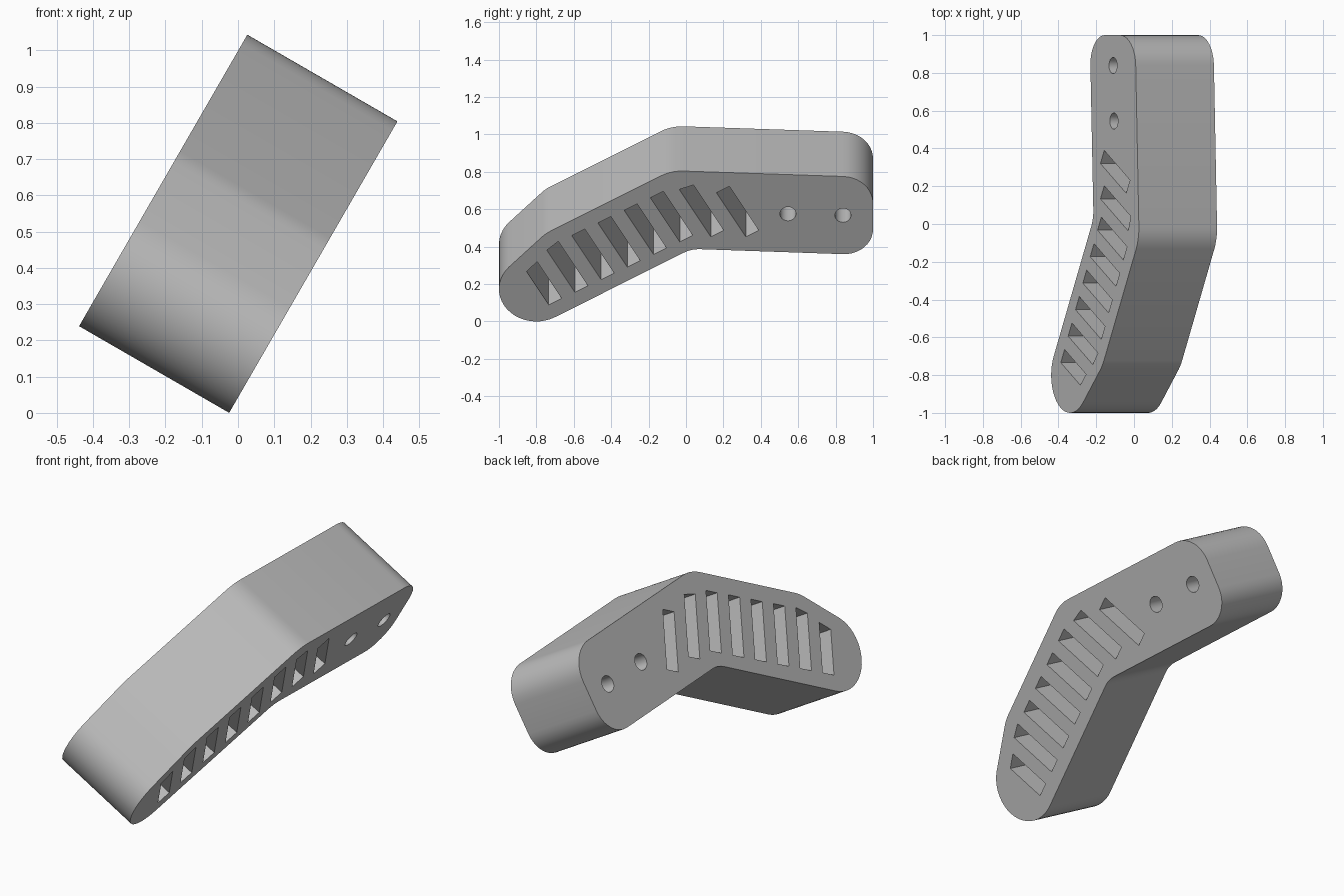
import bpy
import bmesh
import math
from mathutils import Matrix, Vector

cube = bpy.data.objects.get("Cube")
if cube:
    bpy.data.objects.remove(cube, do_unlink=True)

TILT = math.radians(30)
WIDTH = 0.478
along = Vector((math.cos(TILT), math.sin(TILT)))
across = Vector((-along.y, along.x))


def arc(center, radius, start, end, steps):
    """Points on a circular arc, angles in degrees."""
    out = []
    for i in range(steps + 1):
        a = math.radians(start + (end - start) * i / steps)
        out.append(Vector(center) + radius * Vector((math.cos(a), math.sin(a))))
    return out


def fillet(before, corner, after, setback, steps):
    """Round a corner with a curve tangent to both edges."""
    c = Vector(corner)
    p = c + (Vector(before) - c).normalized() * setback
    q = c + (Vector(after) - c).normalized() * setback
    # Circle tangent to both edges at the setback points
    half = (p - c).angle(q - c) / 2
    radius = setback * math.tan(half)
    mid = c + ((p + q) / 2 - c).normalized() * setback / math.cos(half)
    a0 = math.atan2(p.y - mid.y, p.x - mid.x)
    a1 = math.atan2(q.y - mid.y, q.x - mid.x)
    sweep = (a1 - a0 + math.pi) % (2 * math.pi) - math.pi
    return arc(mid, radius, math.degrees(a0), math.degrees(a0 + sweep), steps)


# Side profile: round nose, bent back, rounded tail
nose = arc((-0.8, 0.2), 0.2, 300, 137, 20)
corners = [nose[-1], (-0.75, 0.543), (-0.078, 0.931),
           (1, 0.889), (1, 0.409), (0.029, 0.448), nose[0]]
setbacks = [0.03, 0.065, 0.16, 0.16, 0.045]
segments = [3, 5, 10, 10, 4]
outline = list(nose)
for i, (setback, steps) in enumerate(zip(setbacks, segments)):
    outline += fillet(corners[i], corners[i + 1], corners[i + 2], setback, steps)

loops = [outline]

# Slanted slots: lower corner, then left and right lengths
first = Vector((-0.734, 0.102))
step = Vector((0.1402, 0.0778))
slots = [(first + step * i, 0.314, 0.314) for i in range(6)]
slots[0] = (slots[0][0], 0.238, 0.262)
slots[1] = (slots[1][0], 0.30, 0.317)
slots += [(Vector((0.133, 0.522)), 0.338, 0.324),
          (Vector((0.320, 0.522)), 0.314, 0.314)]
for base, left, right in slots:
    end = base + along * 0.08
    loops.append([base, end, end + across * right, base + across * left])

# Two round holes in the tail
for center in ((0.545, 0.664), (0.839, 0.655)):
    loops.append(arc(center, 0.043, 0, 345, 23))

# Extruded body with through openings
curve = bpy.data.curves.new("body_profile", "CURVE")
curve.dimensions = "2D"
curve.fill_mode = "BOTH"
curve.extrude = WIDTH / 2
for points in loops:
    spline = curve.splines.new("POLY")
    spline.points.add(len(points) - 1)
    for target, p in zip(spline.points, points):
        target.co = (p.x, p.y, 0, 1)
    spline.use_cyclic_u = True
source = bpy.data.objects.new("body_profile", curve)
bpy.context.collection.objects.link(source)
bpy.context.view_layer.update()
evaluated = source.evaluated_get(bpy.context.evaluated_depsgraph_get())
mesh = bpy.data.meshes.new_from_object(evaluated)
bpy.data.objects.remove(source, do_unlink=True)

# Weld, then lean the body on its lower edge
bm = bmesh.new()
bm.from_mesh(mesh)
bmesh.ops.remove_doubles(bm, verts=bm.verts, dist=0.0005)
bmesh.ops.recalc_face_normals(bm, faces=bm.faces)
s, c = math.sin(TILT), math.cos(TILT)
bm.transform(Matrix(((0, s, c, -0.2315),
                     (1, 0, 0, 0),
                     (0, c, -s, WIDTH / 2 * s),
                     (0, 0, 0, 1))))
bm.to_mesh(mesh)
bm.free()

grey = bpy.data.materials.new("plain_grey")
grey.use_nodes = True
color = (0.5, 0.5, 0.5, 1)
grey.diffuse_color = color
grey.node_tree.nodes["Principled BSDF"].inputs["Base Color"].default_value = color
mesh.materials.clear()
mesh.materials.append(grey)

body = bpy.data.objects.new("slotted_body", mesh)
bpy.context.collection.objects.link(body)
bpy.ops.object.select_all(action="DESELECT")
body.select_set(True)
bpy.context.view_layer.objects.active = body
bpy.ops.object.shade_smooth_by_angle(angle=math.radians(30))
